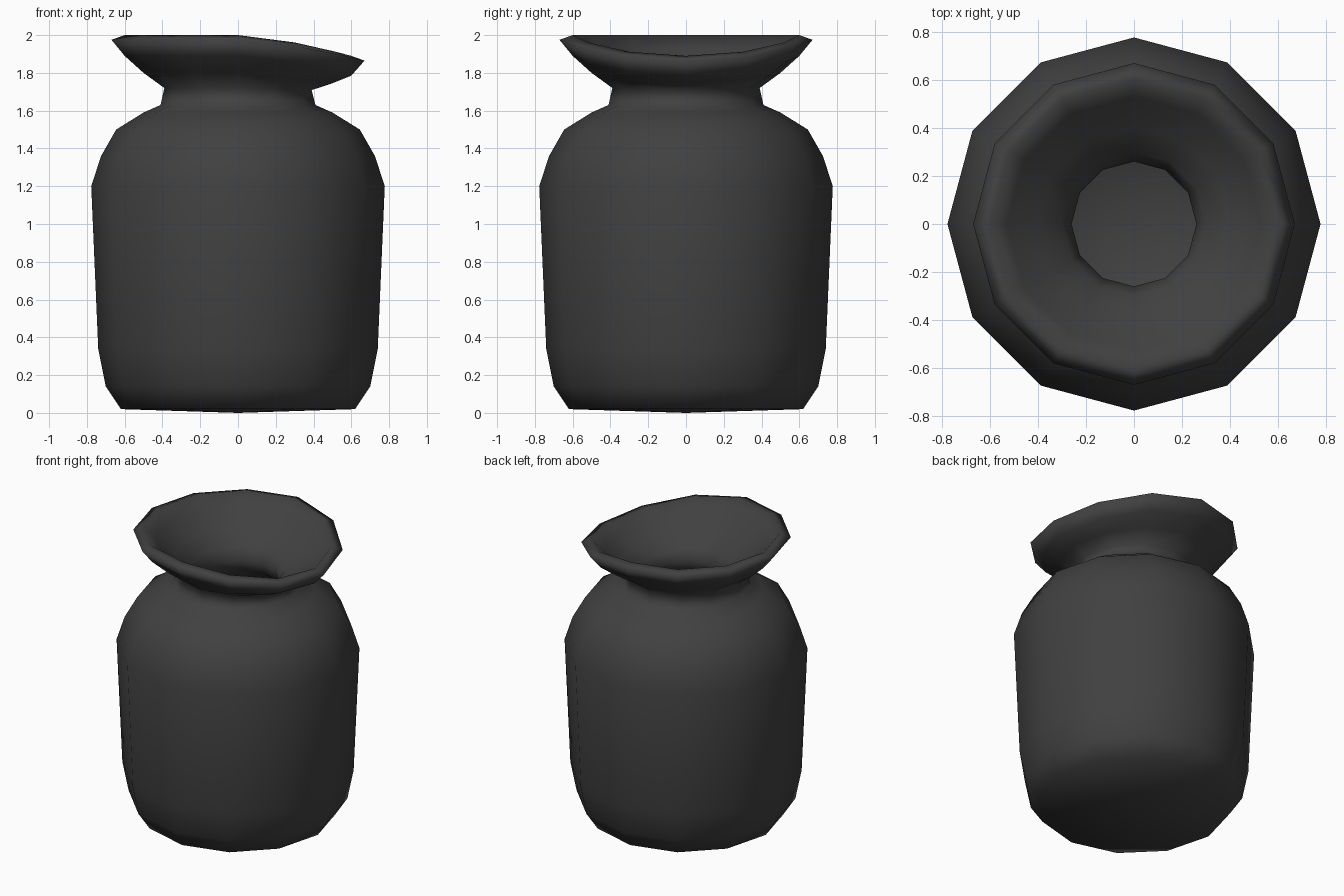
import bpy
import bmesh
import math
from mathutils import Vector

cube = bpy.data.objects.get("Cube")
if cube:
    bpy.data.objects.remove(cube, do_unlink=True)

SIDES = 12

# Dark clay colour
clay = bpy.data.materials.new("dark_grey_clay")
clay.use_nodes = True
clay.diffuse_color = (0.052, 0.052, 0.052, 1)
shader = clay.node_tree.nodes["Principled BSDF"]
shader.inputs["Base Color"].default_value = clay.diffuse_color
shader.inputs["Roughness"].default_value = 0.8

# Radius and height, from the base up the outside, over the lip and down inside
outside = [(0, 0), (0.62, 0.02), (0.70, 0.14), (0.74, 0.34), (0.777, 1.2),
           (0.725, 1.36), (0.645, 1.5), (0.5, 1.59), (0.41, 1.63), (0.39, 1.72),
           (0.5, 1.8), (0.6, 1.89), (0.67, 1.975)]
inside = [(0.6, 2.0), (0.53, 1.93), (0.4, 1.83), (0.3, 1.74), (0.26, 1.66),
          (0.29, 1.58), (0.42, 1.48), (0.57, 1.37), (0.66, 1.2), (0.63, 0.34),
          (0.56, 0.16), (0, 0.12)]

# Turn the profile into a jar
bm = bmesh.new()
verts = [bm.verts.new((r, 0, z)) for r, z in outside + inside]
edges = [bm.edges.new(pair) for pair in zip(verts, verts[1:])]
bmesh.ops.spin(bm, geom=verts + edges, cent=(0, 0, 0), axis=(0, 0, 1),
               angle=math.tau, steps=SIDES, use_duplicate=False)
bmesh.ops.remove_doubles(bm, verts=bm.verts, dist=0.001)

# Pull the lip down on one side into a shallow spout
for v in bm.verts:
    direction = Vector((v.co.x, v.co.y, 0))
    if v.co.z > 1.7 and direction.length > 0:
        toward = max(0, direction.normalized().x)
        v.co.z -= 0.11 * toward ** 1.5 * min(1, (v.co.z - 1.7) / 0.2)

bmesh.ops.recalc_face_normals(bm, faces=bm.faces)
for face in bm.faces:
    face.smooth = True

mesh = bpy.data.meshes.new("clay_jar")
bm.to_mesh(mesh)
bm.free()
mesh.materials.append(clay)
jar = bpy.data.objects.new("clay_jar", mesh)
bpy.context.collection.objects.link(jar)
